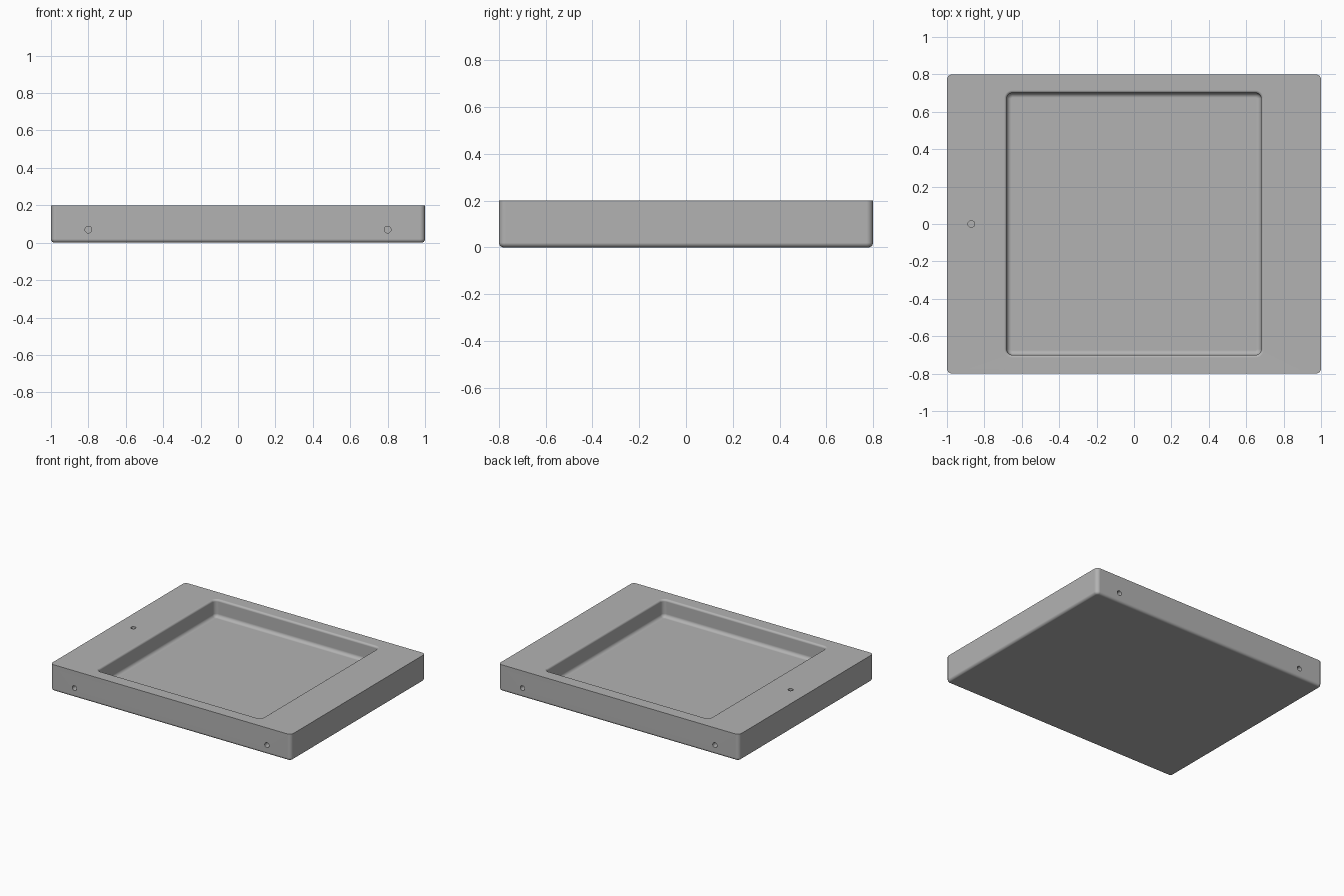
import bpy, bmesh, math
from mathutils import Matrix

cube = bpy.data.objects.get("Cube")
if cube:
    bpy.data.objects.remove(cube, do_unlink=True)

grey = bpy.data.materials.new("plain grey")
grey.use_nodes = True
colour = (0.45, 0.45, 0.45, 1)
grey.diffuse_color = colour
grey.node_tree.nodes["Principled BSDF"].inputs["Base Color"].default_value = colour

HX, HY, H = 1.0, 0.8, 0.2      # half length, half width, height
PX, PY, FLOOR = 0.68, 0.70, 0.07   # recess half sizes, floor height
EDGE, RIM, FILLET = 0.02, 0.015, 0.025
STEPS = 6


def ring(bm, hx, hy, r, z):
    """Rounded rectangle of vertices."""
    verts = []
    for k, (sx, sy) in enumerate(((1, 1), (-1, 1), (-1, -1), (1, -1))):
        for i in range(STEPS + 1):
            a = math.pi / 2 * (k + i / STEPS)
            verts.append(bm.verts.new((sx * (hx - r) + r * math.cos(a),
                                       sy * (hy - r) + r * math.sin(a), z)))
    return verts


def arc(r):
    """Sine and cosine offsets along a quarter round."""
    angles = [math.pi / 2 * i / STEPS for i in range(STEPS + 1)]
    return [(r * (1 - math.sin(a)), r * (1 - math.cos(a))) for a in angles]


# Tray: rings run from the underside, up the sides, and down into the recess
bm = bmesh.new()
rings = []
for inset, z in arc(EDGE):
    rings.append(ring(bm, HX - inset, HY - inset, EDGE + 0.008 - inset, z))
rings.append(ring(bm, HX, HY, EDGE + 0.008, H))
for inset, drop in reversed([(d, s) for s, d in arc(RIM)]):
    grow = RIM - inset
    rings.append(ring(bm, PX + inset, PY + inset, 0.03 + inset, H - drop))
for inset, rise in reversed(arc(FILLET)):
    rings.append(ring(bm, PX - inset, PY - inset, 0.03 - inset, FLOOR + rise))
for low, high in zip(rings, rings[1:]):
    n = len(low)
    for i in range(n):
        j = (i + 1) % n
        bm.faces.new((low[i], low[j], high[j], high[i]))
bm.faces.new(list(reversed(rings[0])))
bm.faces.new(rings[-1])
bmesh.ops.recalc_face_normals(bm, faces=bm.faces)
mesh = bpy.data.meshes.new("tray")
bm.to_mesh(mesh)
bm.free()
mesh.materials.append(grey)
tray = bpy.data.objects.new("tray", mesh)
bpy.context.collection.objects.link(tray)

# Small blind holes: two in the front, two in the back, one in the top
bm = bmesh.new()
along_y = Matrix.Rotation(math.pi / 2, 4, 'X')
places = [Matrix.Translation((x, y, 0.07)) @ along_y
          for x in (-0.8, 0.8) for y in (-HY, HY)]
places.append(Matrix.Translation((-0.87, 0, H)))
for place in places:
    bmesh.ops.create_cone(bm, cap_ends=True, segments=24, radius1=0.018,
                          radius2=0.018, depth=0.2, matrix=place)
mesh = bpy.data.meshes.new("hole_cutter")
bm.to_mesh(mesh)
bm.free()
mesh.materials.append(grey)
cutter = bpy.data.objects.new("hole_cutter", mesh)
cutter.hide_render = True
bpy.context.collection.objects.link(cutter)

bpy.ops.object.select_all(action='DESELECT')
tray.select_set(True)
bpy.context.view_layer.objects.active = tray
cut = tray.modifiers.new("holes", 'BOOLEAN')
cut.operation, cut.solver, cut.object = 'DIFFERENCE', 'EXACT', cutter
bpy.ops.object.modifier_apply(modifier=cut.name)
bpy.data.objects.remove(cutter, do_unlink=True)

# Smooth rounds, crisp corners
bpy.ops.object.shade_smooth_by_angle(angle=math.radians(30))
weighted = tray.modifiers.new("even shading", 'WEIGHTED_NORMAL')
weighted.keep_sharp = True
